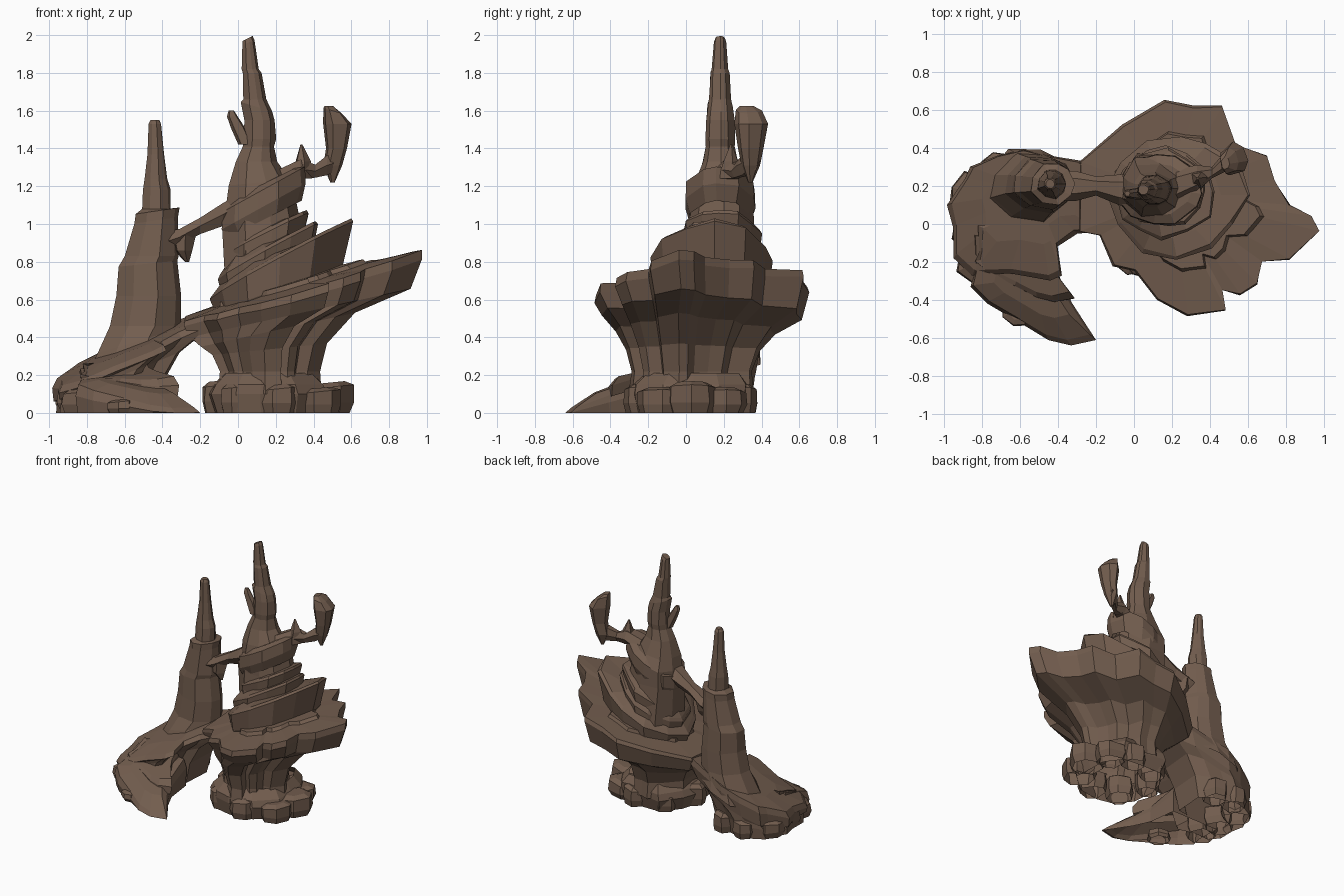
import bpy, bmesh, math, random
from mathutils import Vector

random.seed(7)
rock = bpy.data.materials.new("brown_rock")
rock.diffuse_color = (0.17, 0.11, 0.077, 1)


def build(name, rings, top=True):
    """Skin a stack of equal-count rings into a flat-shaded shell, open below."""
    bm = bmesh.new()
    vs = [[bm.verts.new((p[0], p[1], max(p[2], 0))) for p in r] for r in rings]
    n = len(vs[0])
    for a, b in zip(vs, vs[1:]):
        for i in range(n):
            bm.faces.new((a[i], a[(i + 1) % n], b[(i + 1) % n], b[i]))
    low = bm.faces.new(vs[0][::-1])
    cap = bm.faces.new(vs[-1])
    bmesh.ops.recalc_face_normals(bm, faces=bm.faces[:])
    bm.faces.remove(low)
    if top:
        bmesh.ops.triangulate(bm, faces=[cap])
    else:
        bm.faces.remove(cap)
    me = bpy.data.meshes.new(name)
    bm.to_mesh(me)
    bm.free()
    me.materials.append(rock)
    ob = bpy.data.objects.new(name, me)
    bpy.context.collection.objects.link(ob)
    return ob


def rough_circle(n, j=0.08):
    """Unit polygon with uneven corners."""
    out = []
    for i in range(n):
        a = math.tau * (i + random.uniform(-0.2, 0.2)) / n
        r = 1 + random.uniform(-j, j)
        out.append((r * math.cos(a), r * math.sin(a)))
    return out


def loft(name, shape, layers, j=0.0, top=True):
    """Layers: centre x, y, z, scale x, y, then optional tilt along x, y."""
    rings = []
    for l in layers:
        cx, cy, z, rx, ry = l[:5]
        sx, sy = (tuple(l[5:]) + (0, 0))[:2]
        ring = []
        for u, v in shape:
            k = 1 + random.uniform(-j, j)
            dx, dy = u * rx * k, v * ry * k
            ring.append((cx + dx, cy + dy, z + sx * dx + sy * dy))
        rings.append(ring)
    return build(name, rings, top)


def beam(name, stations, n=6):
    """Rock arm running along x: stations are x, y, z, half depth, half height."""
    rings = []
    for x, y, z, d, h in stations:
        rings.append([(x, y + d * math.cos(math.tau * i / n),
                       z + h * math.sin(math.tau * i / n)) for i in range(n)])
    return build(name, rings)


def around(pts, cx, cy):
    return [(x - cx, y - cy) for x, y in pts]


# Main trunk flaring into the big tilted ledge
rim = around([(-.29, .33), (-.06, .52), (.16, .65), (.31, .62), (.46, .62), (.53, .42),
              (.70, .36), (.74, .23), (.82, .10), (.94, .04), (.98, -.04), (.82, -.19),
              (.67, -.20), (.65, -.32), (.56, -.38), (.46, -.35), (.48, -.46), (.28, -.49),
              (.12, -.40), (0, -.25), (-.11, -.22), (-.18, -.06), (-.29, -.04)], .2, .15)
loft("trunk_and_ledge", rim, [
    (.11, .07, .1, .43, .58), (.11, .07, .22, .42, .56), (.10, .08, .33, .48, .62, .1),
    (.12, .10, .42, .64, .74, .22), (.20, .15, .50, .92, .93, .22),
    (.20, .15, .61, 1, 1, .28, .08), (.205, .15, .645, .99, .985, .3, .07),
    (.20, .15, .655, .6, .6, .3, .05)], .01)
# Raised inner step on the ledge
loft("ledge_step", rim, [(.22, .16, .60, .66, .70, .3, .05),
                         (.20, .16, .68, .60, .62, .3, .05)], .02)

# Tilted spiral tiers
tiers = [(.23, .15, .83, .355, .32, .54, .66), (.17, .17, .88, .26, .25, .55, .74),
         (.16, .19, .97, .225, .20, .5, .84)]
for k, (cx, cy, z, rx, ry, s, zb) in enumerate(tiers):
    loft(f"spiral_tier_{k + 1}", rough_circle(12), [
        (cx - .02, cy + .02, zb - .1, rx * .84, ry * .88, s * .5),
        (cx - .01, cy, zb, rx * .9, ry * .95, s * .7),
        (cx, cy, z - .02, rx, ry, s, -.05), (cx, cy, z, rx * .96, ry * .93, s, -.05),
        (cx - .02, cy, z + .02, rx * .65, ry * .65, s * .7)], .02)

# Main core and tall spire
loft("main_spire", rough_circle(9), [
    (.15, .19, .7, .23, .21), (.13, .19, 1.0, .215, .18), (.12, .19, 1.15, .19, .17, .2),
    (.115, .18, 1.22, .165, .14, .1), (.10, .18, 1.33, .115, .10), (.11, .18, 1.41, .085, .08),
    (.115, .18, 1.45, .088, .085), (.115, .18, 1.55, .085, .08), (.10, .18, 1.62, .085, .07, -.3),
    (.09, .18, 1.66, .065, .062), (.075, .18, 1.8, .052, .055), (.065, .18, 1.82, .047, .047),
    (.055, .18, 1.96, .034, .036, .4), (.05, .18, 1.982, .028, .028, .5)], .04)
loft("spire_nub", rough_circle(6), [(.04, .16, 1.42, .04, .04), (0, .16, 1.51, .04, .03),
                                    (-.03, .16, 1.57, .03, .025), (-.035, .16, 1.6, .015, .015)])
# Diagonal belt around the core
loft("diagonal_belt", rough_circle(11, .05), [
    (.13, .18, 1.02, .20, .17, .5), (.13, .18, 1.09, .225, .195, .55),
    (.13, .18, 1.18, .22, .19, .55), (.13, .18, 1.21, .17, .14, .5)], .02)

# High bridge to the left tower, with a hanging tooth
beam("high_bridge", [(-.40, .20, .90, .08, .07), (-.31, .20, .93, .08, .05),
                     (-.2, .20, .99, .05, .05), (-.08, .18, 1.05, .08, .07),
                     (.06, .17, 1.13, .11, .07)])
loft("bridge_tooth", rough_circle(5), [(-.27, .18, .80, .012, .012), (-.29, .19, .86, .05, .06),
                                       (-.29, .2, .94, .07, .07)])

# Right arm carrying an upright fin
beam("fin_arm", [(.22, .20, 1.23, .09, .07), (.33, .24, 1.29, .07, .06),
                 (.41, .27, 1.28, .03, .04), (.47, .32, 1.31, .05, .06), (.53, .35, 1.33, .04, .05)])
loft("arm_spike", rough_circle(5), [(.33, .23, 1.24, .06, .06), (.34, .24, 1.33, .045, .04),
                                    (.335, .24, 1.42, .006, .006)])
loft("upright_fin", rough_circle(7, .04), [
    (.50, .34, 1.22, .012, .012), (.50, .34, 1.31, .05, .05), (.52, .34, 1.40, .055, .07),
    (.525, .34, 1.53, .075, .09), (.50, .33, 1.60, .05, .07, -.3), (.48, .32, 1.625, .022, .035)], .03)

# Left tower with stepped spire
loft("left_tower", rough_circle(9, .06), [
    (-.55, .19, .30, .25, .21, .4), (-.53, .20, .38, .215, .18, .3), (-.49, .21, .46, .19, .155),
    (-.47, .21, .62, .175, .145), (-.475, .21, .79, .16, .135, .1), (-.455, .21, .83, .145, .13),
    (-.43, .21, 1.02, .115, .115, .15), (-.425, .21, 1.07, .115, .115, .15),
    (-.43, .21, 1.08, .075, .08), (-.43, .21, 1.18, .073, .07), (-.435, .21, 1.24, .06, .06),
    (-.435, .21, 1.37, .045, .045), (-.44, .21, 1.53, .034, .034), (-.44, .21, 1.55, .024, .024)], .03)

# Left sloping shelf that joins the main ledge across the arch
shelf = around([(-.58, .39), (-.72, .36), (-.86, .30), (-.89, .24), (-.98, .10), (-.95, -.02),
                (-.95, -.18), (-.85, -.27), (-.65, -.26), (-.44, -.30), (-.38, -.27), (-.40, -.12),
                (-.30, -.05), (-.17, -.04), (-.15, .25), (-.28, .33), (-.45, .36)], -.6, .08)
loft("left_shelf", shelf, [
    (-.72, .08, 0, .64, .83), (-.70, .08, .11, .68, .88, .2), (-.66, .08, .18, .78, .91, .4),
    (-.62, .08, .22, .93, .95, .45),
    (-.6, .08, .29, 1, 1, .42, .15), (-.6, .09, .33, .95, .95, .42, .18),
    (-.57, .12, .36, .6, .6, .4, .15)], .01)

# Front tail: two overlapping plates sloping down to the ground
tail = around([(-.86, -.33), (-.77, -.42), (-.60, -.52), (-.45, -.61), (-.33, -.64), (-.20, -.61),
               (-.33, -.41), (-.39, -.28), (-.42, -.05), (-.85, -.05), (-.84, -.25)], -.5, -.35)
loft("front_tail", tail, [(-.5, -.345, 0, .97, .97), (-.5, -.35, .075, 1, 1, -.03, .25),
                          (-.51, -.34, .125, .93, .93, -.06, .33),
                          (-.52, -.32, .16, .6, .6, -.05, .3)], .005)
loft("tail_plate", tail, [(-.55, -.22, .14, .76, .66, 0, .3), (-.55, -.21, .20, .78, .68, 0, .3),
                          (-.55, -.2, .22, .7, .6, .1, .3)], .02)

# Foot of the main trunk, ringed with boulders
loft("main_foot", rough_circle(12), [(.15, .03, 0, .31, .30), (.15, .03, .1, .34, .33),
                                     (.15, .03, .15, .31, .32), (.15, .04, .21, .25, .27)], .03, False)


def boulder(name, x, y, r, h):
    loft(name, rough_circle(7), [(x, y, 0, r * .85, r * .85), (x, y, h * .35, r, r),
                                 (x, y, h * .85, r * .95, r * .95, .1), (x, y, h, r * .6, r * .6, .1)], .05)


for k, (a, r, h) in enumerate([(0, .13, .16), (45, .12, .13), (80, .1, .15), (125, .1, .14),
                               (180, .09, .17), (230, .11, .16), (275, .11, .15), (320, .13, .13)]):
    a = math.radians(a)
    boulder(f"main_boulder_{k + 1}", .19 + .29 * math.cos(a), .03 + .25 * math.sin(a), r, h)
for k, (x, y, r, h) in enumerate([(-.85, .16, .12, .14), (-.84, -.03, .12, .15), (-.82, -.2, .12, .13),
                                  (-.72, .28, .1, .14), (-.55, .27, .1, .15), (-.62, -.45, .09, .07)]):
    boulder(f"left_boulder_{k + 1}", x, y, r, h)
